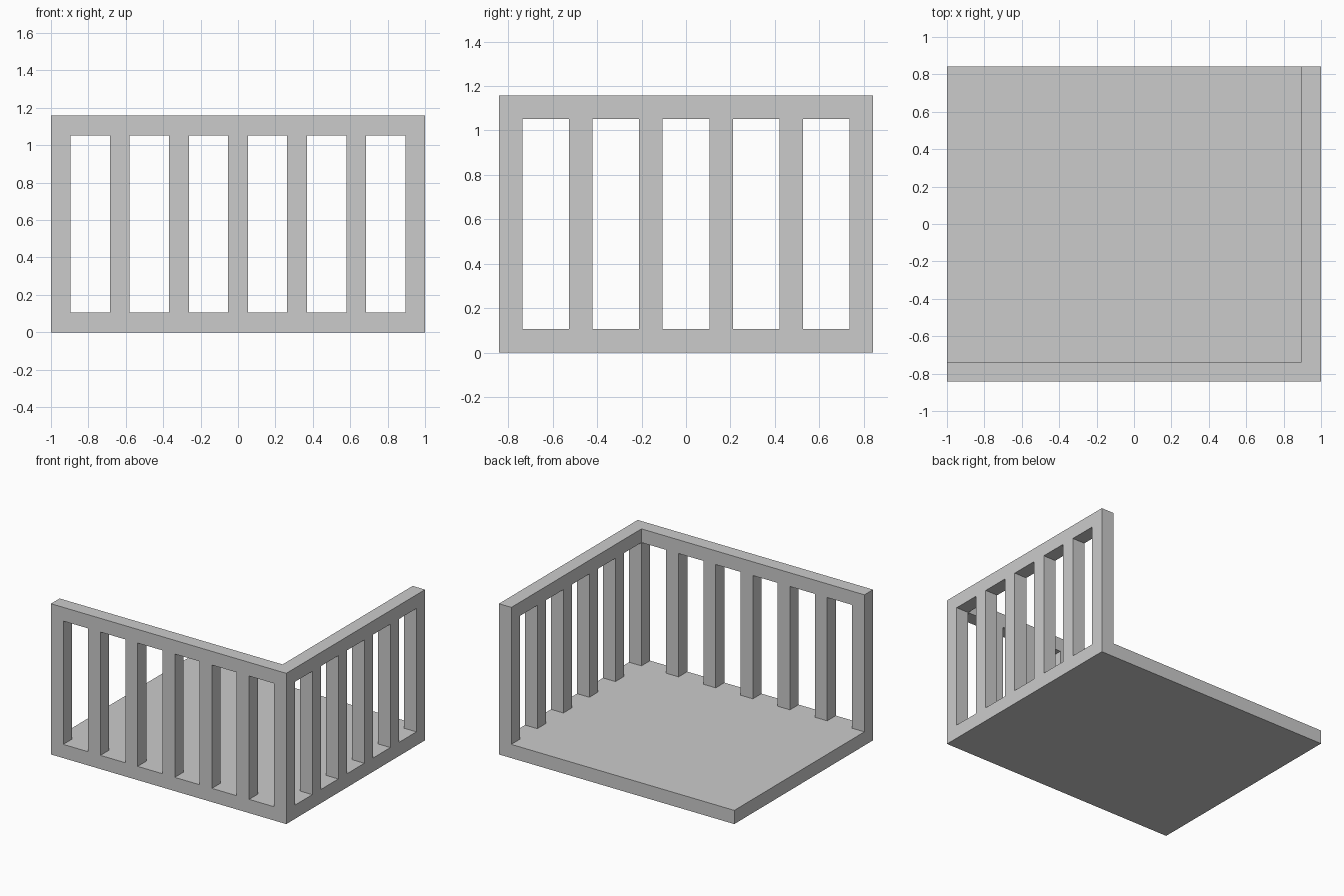
import bpy
import bmesh
from mathutils import Matrix, Vector

if "Cube" in bpy.data.objects:
    bpy.data.objects.remove(bpy.data.objects["Cube"])

U = 2 / 19                      # one module: rail, post and floor thickness
NX, NY, NZ = 19, 16, 11         # overall size in modules


def boxes(name, spans):
    """Mesh of boxes, each given by min and max corners in modules."""
    bm = bmesh.new()
    for lo, hi in spans:
        lo, hi = Vector(lo), Vector(hi)
        centre = (lo + hi) / 2 - Vector((NX / 2, NY / 2, 0))
        bmesh.ops.create_cube(bm, size=1, matrix=Matrix.Translation(centre * U)
                              @ Matrix.Diagonal(((hi - lo) * U).to_4d()))
    mesh = bpy.data.meshes.new(name)
    bm.to_mesh(mesh)
    bm.free()
    obj = bpy.data.objects.new(name, mesh)
    bpy.context.collection.objects.link(obj)
    return obj


def cut(target, cutter):
    mod = target.modifiers.new(cutter.name, 'BOOLEAN')
    mod.operation = 'DIFFERENCE'
    mod.solver = 'EXACT'
    mod.object = cutter
    cutter.hide_render = True
    cutter.display_type = 'WIRE'


# Solid block that becomes the floor with its two railings
platform = boxes("railed_platform", [((0, 0, 0), (NX, NY, NZ))])

# Clear the space above the floor, leaving the front and right walls
cut(platform, boxes("interior_cutter", [((-1, 1, 1), (NX - 1, NY + 1, NZ + 1))]))

# Six openings in the front railing
cut(platform, boxes("front_opening_cutter",
                    [((x, -1, 1), (x + 2, 1.5, NZ - 1)) for x in range(1, NX - 1, 3)]))

# Five openings in the right railing
cut(platform, boxes("side_opening_cutter",
                    [((NX - 1.5, y, 1), (NX + 1, y + 2, NZ - 1)) for y in range(1, NY - 1, 3)]))
